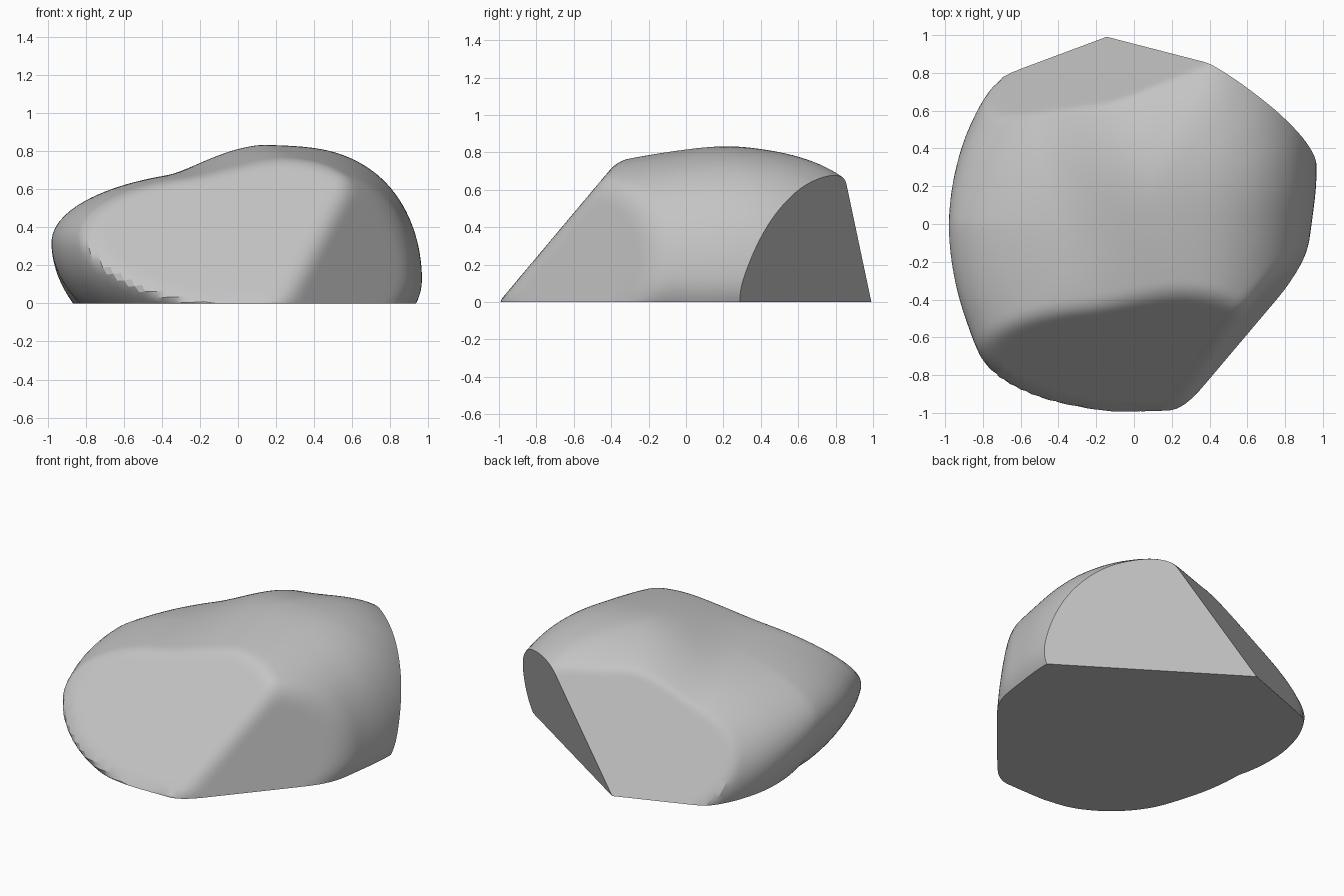
import bpy, bmesh, math
from mathutils import Vector

if "Cube" in bpy.data.objects:
    bpy.data.objects.remove(bpy.data.objects["Cube"])

# Plan outline: radius of the boulder every 15 degrees, starting at +x
OUTLINE = [.94, 1.0, 1.09, 1.18, 1.22, 1.12, 1.07, 1.06, 1.06, 1.045, 1.01, .985,
           .98, .99, 1.025, 1.09, 1.12, 1.12, 1.12, 1.09, 1.05, 1.02, .97, .935]
CORE = Vector((0, 0, 0.3))

# Softly blended faces: front, front right, back left (normal, point on face, blend width)
SOFT_FACES = [
    (Vector((0, -1, 0.84)).normalized(), Vector((-0.2, -1.0, 0)), 0.04),
    (Vector((0.374, -0.316, 0.068)).normalized(), Vector((0.29, -0.935, 0.07)), 0.06),
    (Vector((-0.35, 0.94, 0.485)).normalized(), Vector((-0.12, 1.0, 0)), 0.015),
]
# Crisp cuts: back right overhang, floor
CUTS = [
    ((0.546, 0.838, -0.27), (0.97, 0.265, 0)),
    ((0, 0, -1), (0, 0, 0)),
]


def clamp(t):
    return max(0.0, min(1.0, t))


def ease(t):
    t = clamp(t)
    return t * t * (3 - 2 * t)


def outline_radius(x, y):
    """Smooth periodic curve through the outline radii."""
    t = (math.atan2(y, x) / math.tau % 1.0) * 24
    i = int(t)
    f = t - i
    a, b, c, d = (OUTLINE[(i + k) % 24] for k in (-1, 0, 1, 2))
    return b + 0.5 * f * (c - a + f * (2 * a - 5 * b + 4 * c - d
                                       + f * (3 * (b - c) + d - a)))


def crown_height(x, y):
    """Low on the left, rising to a broad hump at the back right."""
    rise = ease((x + 0.25 * y + 0.4) / 0.6)
    return 0.70 + rise * (0.145 - 0.06 * ease((0.35 - y) / 0.8))


def smooth_max(a, b, k):
    h = max(k - abs(a - b), 0) / k
    return max(a, b) + h * h * k / 4


def field(p):
    """Negative inside the boulder, positive outside."""
    x, y, z = p
    rho = math.hypot(x, y) / outline_radius(x, y)
    waist = 0.22 - 0.1 * max(-1, min(1, x)) - 0.3 * clamp(y) * clamp(0.4 - x)
    depth = 0.55 - 0.15 * clamp(x)
    zr = (z - waist) / (crown_height(x, y) - waist if z > waist else depth)
    v = 0.6 * (math.sqrt(rho ** (2.2 + 0.9 * ease(x / 0.5)) + zr * zr) - 1)
    for n, q, k in SOFT_FACES:
        v = smooth_max(v, n.dot(p - q), k)
    return v


# Boulder body: push a sphere out to the field's surface
bm = bmesh.new()
bmesh.ops.create_icosphere(bm, subdivisions=6, radius=1)
for v in bm.verts:
    u = v.co.normalized()
    lo, hi = 0.0, 2.0
    for _ in range(20):
        mid = (lo + hi) / 2
        if field(CORE + u * mid) < 0:
            lo = mid
        else:
            hi = mid
    v.co = CORE + u * lo

# Flat broken faces
for n, q in CUTS:
    geom = bm.verts[:] + bm.edges[:] + bm.faces[:]
    bmesh.ops.bisect_plane(bm, geom=geom, dist=1e-5, plane_co=q,
                           plane_no=Vector(n).normalized(), clear_outer=True)
    rim = [e for e in bm.edges if e.is_boundary]
    bmesh.ops.holes_fill(bm, edges=rim, sides=0)
bmesh.ops.recalc_face_normals(bm, faces=bm.faces[:])

mesh = bpy.data.meshes.new("boulder")
bm.to_mesh(mesh)
bm.free()
boulder = bpy.data.objects.new("boulder", mesh)
bpy.context.collection.objects.link(boulder)

stone = bpy.data.materials.new("grey stone")
stone.diffuse_color = (0.55, 0.55, 0.55, 1)
stone.use_nodes = True
stone.node_tree.nodes["Principled BSDF"].inputs["Base Color"].default_value = stone.diffuse_color
mesh.materials.append(stone)

bpy.context.view_layer.objects.active = boulder
boulder.select_set(True)
bpy.ops.object.shade_smooth_by_angle(angle=math.radians(25))
